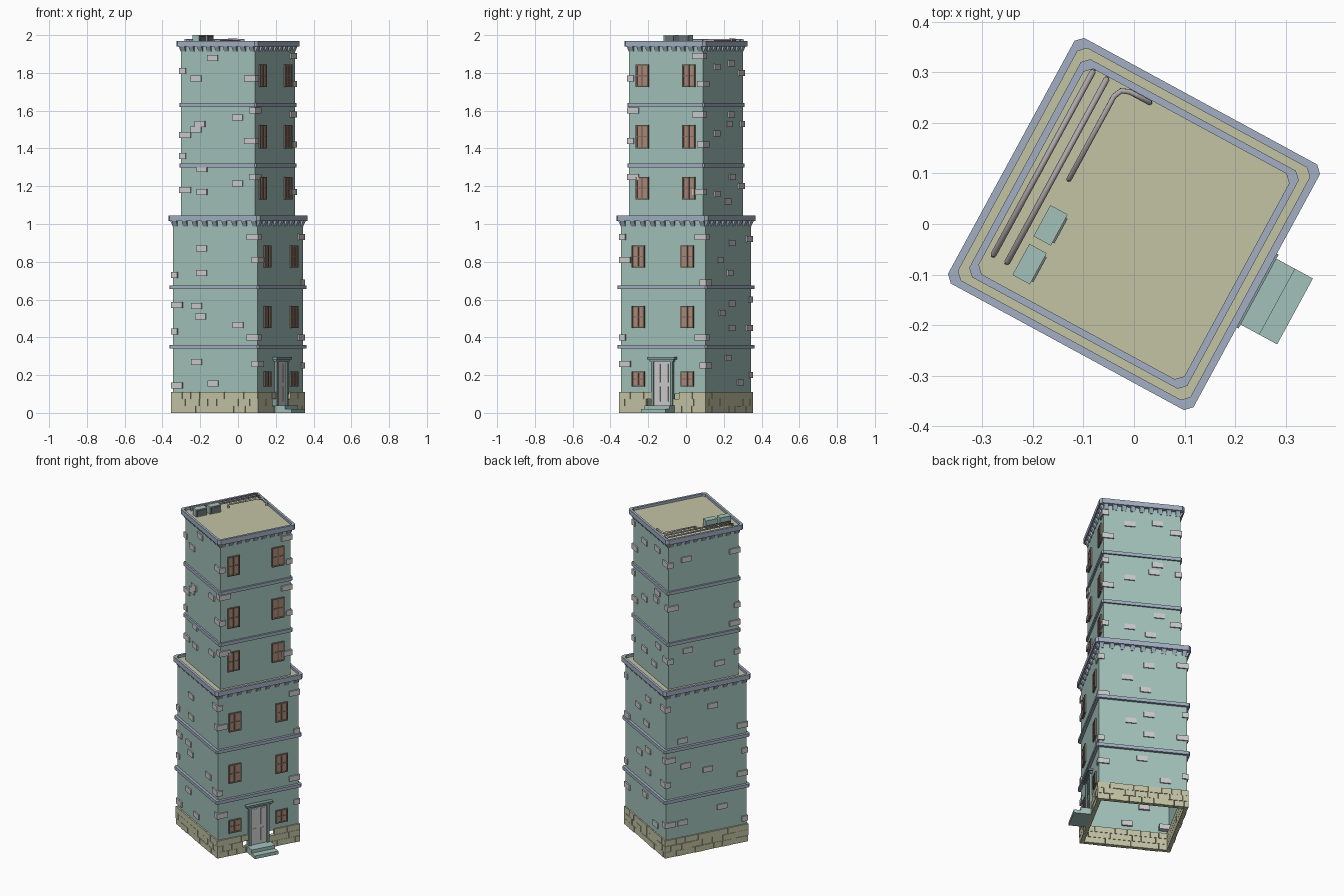
import bpy, bmesh, math, random
from mathutils import Matrix

if "Cube" in bpy.data.objects:
    bpy.data.objects.remove(bpy.data.objects["Cube"])

random.seed(4)
TURN = math.radians(-28.5)      # whole tower is turned on its plot
LOW, UP = 0.254, 0.222          # wall half-widths of the two tiers


def material(name, r, g, b):
    m = bpy.data.materials.new(name)
    m.diffuse_color = (r, g, b, 1)
    m.use_nodes = True
    m.node_tree.nodes["Principled BSDF"].inputs["Base Color"].default_value = m.diffuse_color
    return m


TEAL = material("teal_plaster", 0.36, 0.54, 0.49)
SLATE = material("slate_trim", 0.36, 0.43, 0.54)
OLIVE = material("olive_stone", 0.54, 0.55, 0.37)
GREY = material("grey_brick", 0.52, 0.51, 0.51)
BROWN = material("dark_wood", 0.22, 0.16, 0.13)
RUST = material("rust_pane", 0.42, 0.25, 0.18)
WHITE = material("door_paint", 0.75, 0.75, 0.75)
TRIM = material("door_trim", 0.22, 0.34, 0.32)
DARK = material("dark_metal", 0.15, 0.17, 0.17)
PIPE = material("pipe_metal", 0.42, 0.39, 0.40)


def finish(name, bm, mat):
    bmesh.ops.recalc_face_normals(bm, faces=bm.faces)
    me = bpy.data.meshes.new(name)
    bm.to_mesh(me)
    bm.free()
    me.materials.append(mat)
    ob = bpy.data.objects.new(name, me)
    ob.rotation_euler.z = TURN
    bpy.context.collection.objects.link(ob)
    return ob


def boxes(name, items, mat):
    """items: (side, out0, out1, along0, along1, z0, z1[, toe]); side k is turned k*90 degrees.
    toe pulls the lower outer edge back to make a bracket."""
    bm = bmesh.new()
    for k, x0, x1, y0, y1, z0, z1, *toe in items:
        vs = bmesh.ops.create_cube(bm, size=1)["verts"]
        for v in vs:
            lower_outer = v.co.x > 0 and v.co.z < 0
            v.co = (x1 if v.co.x > 0 else x0, y1 if v.co.y > 0 else y0, z1 if v.co.z > 0 else z0)
            if toe and lower_outer:
                v.co.x -= toe[0]
        bmesh.ops.rotate(bm, verts=vs, matrix=Matrix.Rotation(k * math.pi / 2, 3, 'Z'))
    return finish(name, bm, mat)


def outline(a, c):
    pts = []
    for sx, sy in ((1, 1), (-1, 1), (-1, -1), (1, -1)):
        p, q = (sx * a, sy * (a - c)), (sx * (a - c), sy * a)
        pts += [p, q] if sx * sy > 0 else [q, p]
    return pts


def ring(name, profile, c, mat):
    """Sweep a closed (half-width, z) profile round a chamfered square."""
    bm = bmesh.new()
    loops = [[bm.verts.new((x, y, z)) for x, y in outline(a, c)] for a, z in profile]
    for i, lo in enumerate(loops):
        hi = loops[(i + 1) % len(loops)]
        for j in range(8):
            n = (j + 1) % 8
            bm.faces.new((lo[j], lo[n], hi[n], hi[j]))
    return finish(name, bm, mat)


def walls(name, a, z0, z1):
    bm = bmesh.new()
    lo, hi = [[bm.verts.new((sx * a, sy * a, z)) for sx, sy in ((1, 1), (-1, 1), (-1, -1), (1, -1))]
              for z in (z0, z1)]
    for j in range(4):
        n = (j + 1) % 4
        bm.faces.new((lo[j], lo[n], hi[n], hi[j]))
    return finish(name, bm, TEAL)


# Walls, open underneath
walls("lower_walls", LOW, 0.1, 1.03)
walls("upper_walls", UP, 1.03, 1.95)

# Floor bands, cornices, brackets and roof decks
for name, a, z, out in (("band_1", LOW, 0.35, 0.016), ("band_2", LOW, 0.665, 0.016),
                        ("band_3", UP, 1.31, 0.010), ("band_4", UP, 1.63, 0.010)):
    ring(name, [(a - 0.005, z - 0.01), (a + out, z - 0.01), (a + out, z + 0.01), (a - 0.005, z + 0.01)],
         0.008, SLATE)
for name, a, out, lip, z0, z1 in (("lower", LOW, 0.276, 0.261, 1.015, 1.045),
                                  ("upper", UP, 0.245, 0.231, 1.94, 1.97)):
    ring(name + "_cornice", [(a - 0.005, z0), (out, z0), (out, z1), (lip, z1), (lip, z1 - 0.02),
                             (a - 0.005, z1 - 0.02)], 0.014, SLATE)
    n = 9
    steps = [-a + 0.015 + (2 * a - 0.03) * i / (n - 1) for i in range(n)]
    boxes(name + "_brackets", [(k, a - 0.002, out - 0.006, s - 0.013, s + 0.013, z0 - 0.028, z0, 0.014)
                               for k in range(4) for s in steps], SLATE)
ring("terrace_deck", [(0.21, 1.022), (0.263, 1.022), (0.263, 1.03), (0.21, 1.03)], 0.01, OLIVE)
boxes("roof_deck", [(0, -0.232, 0.232, -0.232, 0.232, 1.945, 1.955)], OLIVE)

# Stone plinth: three staggered courses, left open at the door
items = []
for k in range(4):
    for row in range(3):
        s, z0 = -0.262, row * 0.037
        first = 0.035 if row % 2 else 0.07
        while s < 0.262 - 0.001:
            e = min(s + first, 0.262)
            if 0.262 - e < 0.02:
                e = 0.262
            if not (k == 0 and z0 > 0.03 and s < 0.05 and e > -0.05):
                d = random.uniform(-0.002, 0.002)
                items.append((k, 0.238, 0.262 + d, s + 0.001, e - 0.001, z0, z0 + 0.0355))
            s, first = e, random.uniform(0.05, 0.085)
boxes("plinth_stones", items, OLIVE)

# Loose bricks showing through the plaster: (along, z) for each side
face_bricks = {
    3: [(-.08, .87), (-.08, .74), (-.11, .565), (-.085, .51), (.14, .465), (-.11, .27), (-.01, .155),
        (-.13, 1.77), (-.03, 1.88), (-.13, 1.5), (-.107, 1.53), (.12, 1.565), (-.095, 1.29),
        (.12, 1.215), (-.095, 1.17)],
    1: [(.035, .9), (-.09, .81), (.015, .74), (.035, .58), (-.07, .53), (.035, .45), (-.005, .29),
        (.13, .16), (.09, 1.85), (-.07, 1.83), (.09, 1.58), (.07, 1.53), (-.07, 1.48), (-.07, 1.16),
        (.05, 1.12), (.1, 1.25)],
    2: [(-.15, .71), (.04, .89), (.01, .5), (-.13, .55), (.1, .25), (-.15, .2), (-.11, 1.82),
        (-.1, 1.25), (.1, 1.13)],
}
corner_bricks = {
    0: [.93, .69, .4, .25, 1.89, 1.74, 1.58, 1.42, 1.17],
    1: [.92, .6, .45, .2, 1.8, 1.53, 1.2],
    2: [.73, .57, .43, .145, 1.81, 1.47, 1.36, 1.18],
    3: [.93, .81, .4, .26, 1.77, 1.6, 1.44, 1.25],
}
items = []
for k, spots in face_bricks.items():
    for s, z in spots:
        a = UP if z > 1.03 else LOW
        items.append((k, a - 0.012, a + 0.007, s - 0.031, s + 0.031, z - 0.016, z + 0.016))
for k, heights in corner_bricks.items():
    for i, z in enumerate(heights):
        a = UP if z > 1.03 else LOW
        w, d = ((0.06, 0.03), (0.03, 0.06))[i % 2]
        items.append((k, a - d, a + 0.008, a - w, a + 0.008, z - 0.016, z + 0.016))
boxes("wall_bricks", items, GREY)

# Windows on the entrance side
frames, panes = [], []
for a, y, spans in ((LOW, 0.148, ((.14, .22), (.45, .565), (.77, .885))),
                    (UP, 0.14, ((1.13, 1.25), (1.4, 1.525), (1.725, 1.845)))):
    for c in (-y, y):
        for z0, z1 in spans:
            w, o, mid = 0.038, a + 0.009, (z0 + z1) / 2
            for s in (-1, 1):
                e = sorted((c + s * w, c + s * (w - 0.008)))
                frames.append((0, a - 0.004, o, e[0], e[1], z0, z1))
            for z in (z0, mid - 0.003, z1 - 0.008):
                h = 0.006 if z == mid - 0.003 else 0.008
                frames.append((0, a - 0.004, o - 0.001, c - w, c + w, z, z + h))
            frames.append((0, a - 0.004, o, c - 0.005, c + 0.005, z0, z1))
            panes.append((0, a - 0.004, a + 0.005, c - w + 0.004, c + w - 0.004, z0 + 0.004, z1 - 0.004))
boxes("window_frames", frames, BROWN)
boxes("window_panes", panes, RUST)

# Door, surround and steps
boxes("door", [(0, 0.24, 0.262, -0.05, 0.05, 0.04, 0.28)], WHITE)
boxes("door_panels", [(0, 0.26, 0.2645, s - 0.012, s + 0.012, z0, z1)
                      for s in (-0.024, 0.024) for z0, z1 in ((0.06, 0.14), (0.16, 0.26))], GREY)
boxes("door_surround", [(0, 0.24, 0.27, -0.065, -0.05, 0.04, 0.28), (0, 0.24, 0.27, 0.05, 0.065, 0.04, 0.28),
                        (0, 0.24, 0.272, -0.072, 0.072, 0.272, 0.284),
                        (0, 0.24, 0.28, -0.083, 0.083, 0.283, 0.295)], TRIM)
boxes("door_steps", [(0, 0.24, 0.362, -0.074, 0.074, 0, 0.02), (0, 0.24, 0.322, -0.074, 0.074, 0.02, 0.04)], TEAL)

# Rooftop units with side grilles
boxes("roof_units", [(0, -0.163, -0.124, y - 0.035, y + 0.035, 1.955, 2.0) for y in (-0.081, -0.168)], TEAL)
boxes("roof_unit_grilles", [(0, -0.125, -0.12, y - 0.028, y + 0.028, 1.96, 1.994)
                            for y in (-0.081, -0.168)], DARK)

# Rooftop pipes
Z = 1.975
runs = {"roof_pipe_1": [(-.215, .2255), (-.215, -.186)],
        "roof_pipe_2": [(-.184, .2255), (-.184, -.186)],
        "roof_pipe_3": [(-.088, .2255), (-.132, .2255), (-.148, .219), (-.155, .203), (-.155, .017)]}
for name, pts in runs.items():
    cu = bpy.data.curves.new(name, 'CURVE')
    cu.dimensions = '3D'
    cu.bevel_depth, cu.bevel_resolution, cu.use_fill_caps = 0.006, 1, True
    path = [(*pts[0], 1.953)] + [(*p, Z) for p in pts] + [(*pts[-1], 1.953)]
    sp = cu.splines.new('POLY')
    sp.points.add(len(path) - 1)
    for p, co in zip(sp.points, path):
        p.co = (*co, 1)
    cu.materials.append(PIPE)
    ob = bpy.data.objects.new(name, cu)
    ob.rotation_euler.z = TURN
    bpy.context.collection.objects.link(ob)
